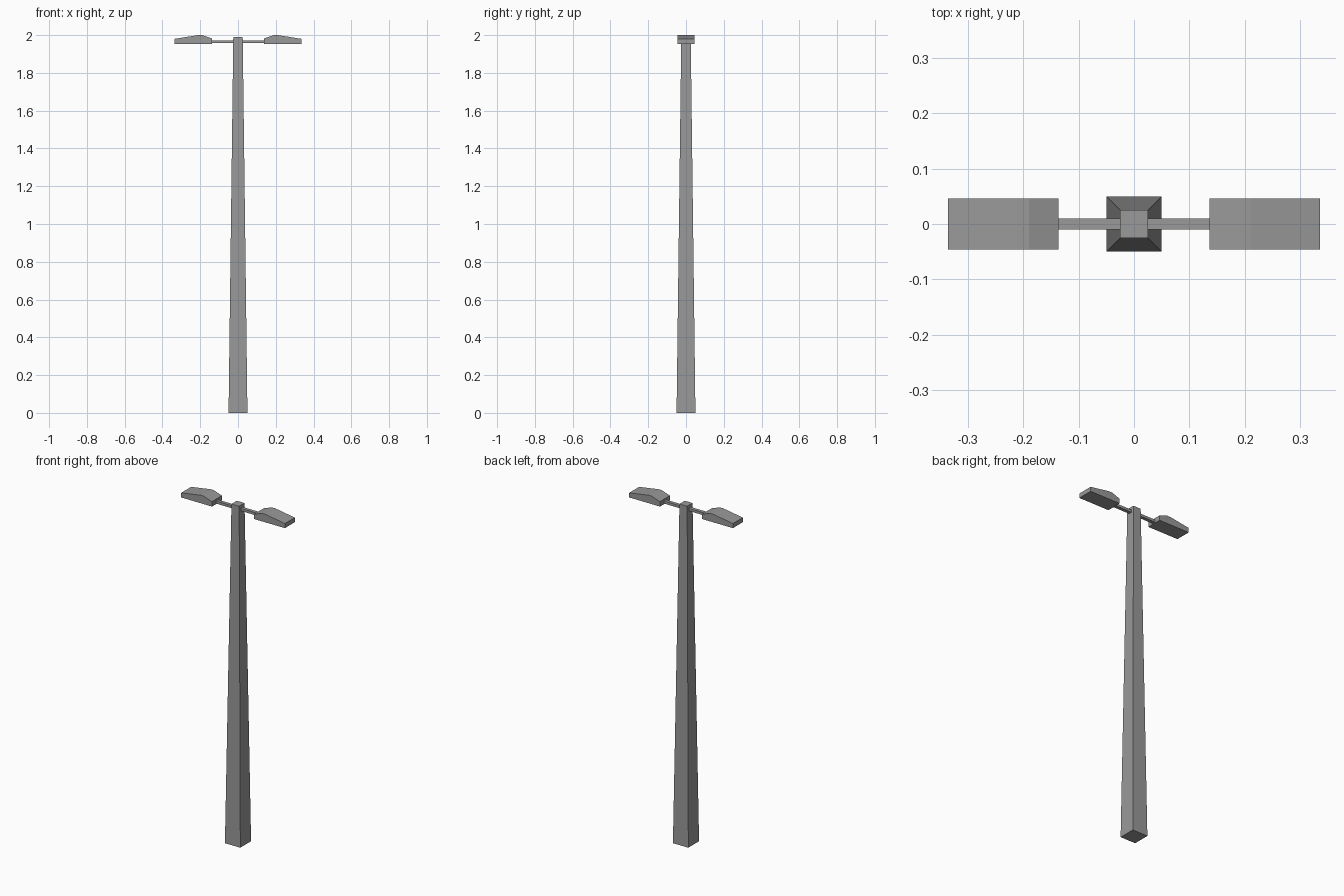
import bpy
import bmesh

cube = bpy.data.objects.get("Cube")
if cube:
    bpy.data.objects.remove(cube, do_unlink=True)

grey = bpy.data.materials.new("grey metal")
grey.use_nodes = True
colour = (0.32, 0.32, 0.32, 1)
grey.diffuse_color = colour
grey.node_tree.nodes["Principled BSDF"].inputs["Base Color"].default_value = colour


def finish(name, bm):
    bmesh.ops.recalc_face_normals(bm, faces=bm.faces)
    mesh = bpy.data.meshes.new(name)
    bm.to_mesh(mesh)
    bm.free()
    mesh.materials.append(grey)
    obj = bpy.data.objects.new(name, mesh)
    bpy.context.collection.objects.link(obj)
    return obj


def extruded(name, profile, half_depth):
    """Extrude an x-z outline symmetrically along y."""
    bm = bmesh.new()
    face = bm.faces.new([bm.verts.new((x, -half_depth, z)) for x, z in profile])
    result = bmesh.ops.extrude_face_region(bm, geom=[face])
    verts = [v for v in result["geom"] if isinstance(v, bmesh.types.BMVert)]
    bmesh.ops.translate(bm, verts=verts, vec=(0, 2 * half_depth, 0))
    return finish(name, bm)


# Tapered square pole
POLE_HEIGHT = 1.99
bm = bmesh.new()
bmesh.ops.create_cube(bm, size=1)
for v in bm.verts:
    top = v.co.z > 0
    half = 0.025 if top else 0.05
    v.co.x = half if v.co.x > 0 else -half
    v.co.y = half if v.co.y > 0 else -half
    v.co.z = POLE_HEIGHT if top else 0
finish("pole", bm)

# Matching arm and peaked lamp head on each side
for side, s in (("left", 1), ("right", -1)):
    arm = [(0.02, 1.957), (0.145, 1.957), (0.145, 1.972), (0.02, 1.972)]
    head = [(0.137, 1.953), (0.337, 1.953), (0.337, 1.98),
            (0.212, 2.0), (0.19, 2.0), (0.137, 1.982)]
    extruded(side + "_arm", [(s * x, z) for x, z in arm], 0.01)
    extruded(side + "_lamp_head", [(s * x, z) for x, z in head], 0.046)
